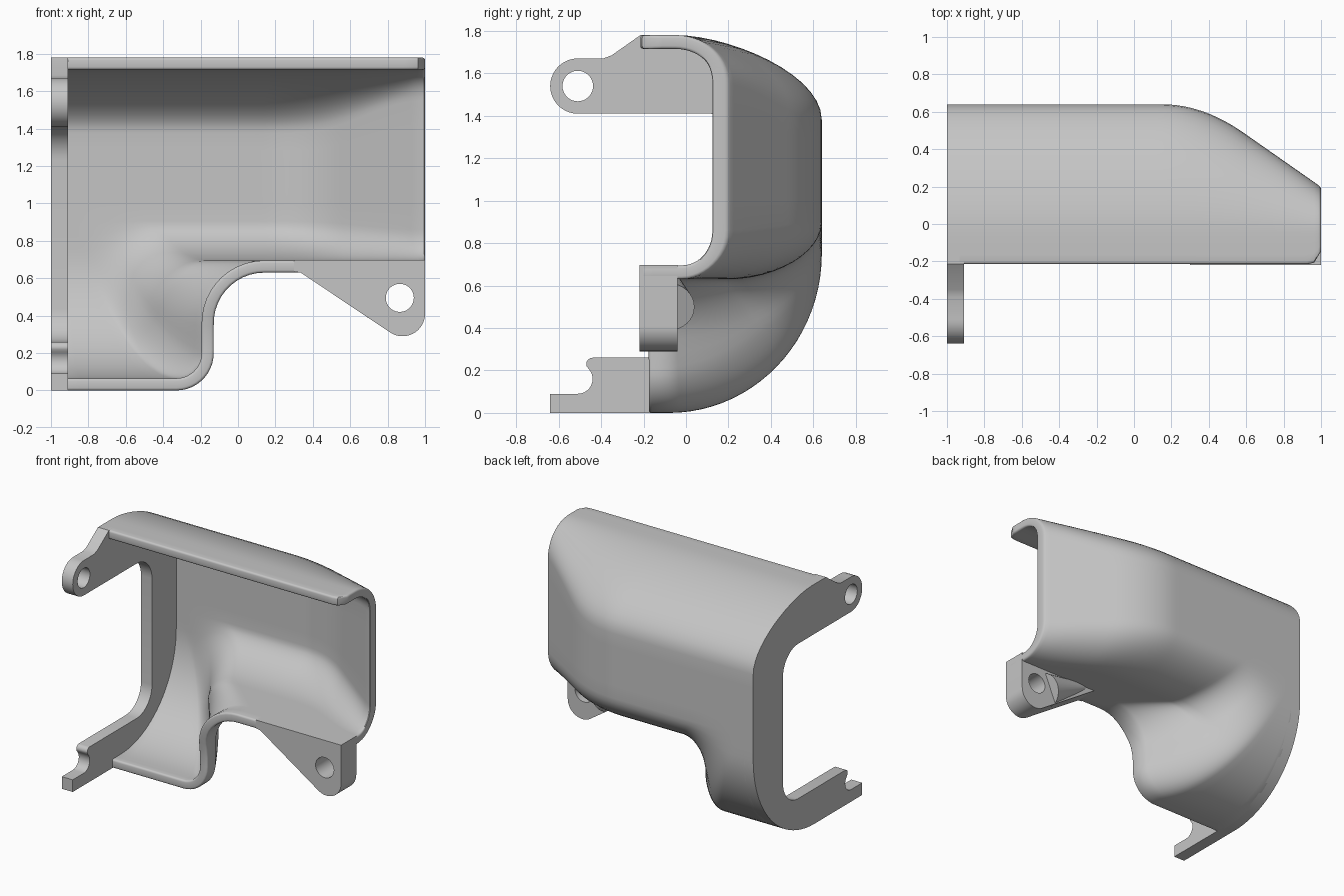
import bpy, bmesh, math
from mathutils import Matrix, Vector

if "Cube" in bpy.data.objects:
    bpy.data.objects.remove(bpy.data.objects["Cube"], do_unlink=True)

grey = bpy.data.materials.new("moulded_grey")
grey.use_nodes = True
colour = (0.56, 0.56, 0.56, 1)
grey.diffuse_color = colour
grey.node_tree.nodes["Principled BSDF"].inputs["Base Color"].default_value = colour

X0, TOP, SHELF = -0.94, 1.78, 0.63


def mix(a, b, f):
    return a + (b - a) * f


def smooth(f):
    f = min(max(f, 0), 1)
    return f * f * (3 - 2 * f)


def bezier(p, t):
    a, b, c, d = (Vector(q) for q in p)
    s = 1 - t
    return a * s**3 + b * 3 * s * s * t + c * 3 * s * t * t + d * t**3


def arc(cx, cy, r, a0, a1, n=10):
    return [(cx + r * math.cos(math.radians(mix(a0, a1, i / n))),
             cy + r * math.sin(math.radians(mix(a0, a1, i / n)))) for i in range(n + 1)]


def activate(ob):
    bpy.ops.object.select_all(action='DESELECT')
    ob.select_set(True)
    bpy.context.view_layer.objects.active = ob


def finish(ob):
    ob.data.materials.clear()
    ob.data.materials.append(grey)
    activate(ob)
    bpy.ops.object.shade_smooth_by_angle(angle=math.radians(35))


# --- Shell cross-section, as (y, z) points ---
def back_y(x):
    if x < 0.15:
        return 0.64
    if x < 0.6:
        return 0.64 - 0.8 * (x - 0.15) ** 2
    return 0.478 - 0.7 * (x - 0.6)


def taper(x):
    return smooth((0.64 - back_y(x)) / 0.45)


def upper(x):
    """Top lip, rounded top and back wall."""
    f, yb = taper(x), back_y(x)
    z1, y0 = mix(1.38, 1.55, f), -0.05
    front = -0.215
    if x > 0.93:
        front += 0.07 - math.sqrt(max(0, 0.07**2 - (x - 0.93) ** 2))
    pts = [Vector((mix(front, y0, i / 3), TOP)) for i in range(3)]
    curve = [(y0, TOP), (mix(0.2, 0.09, f), TOP), (yb, mix(1.6, 1.68, f)), (yb, z1)]
    pts += [bezier(curve, i / 14) for i in range(15)]
    z2 = mix(0.9, 0.86, f)
    pts += [Vector((yb, mix(z1, z2, i / 5))) for i in range(1, 5)]
    return pts


def pocket(t):
    """Deep quarter round that reaches the ground."""
    if t < 0.08:
        return Vector((0.64, mix(0.9, 0.75, t / 0.08)))
    a = (t - 0.08) / 0.92 * math.pi / 2
    return Vector((-0.08 + 0.72 * math.cos(a), 0.75 - 0.75 * math.sin(a)))


def shelf(x, t):
    """Shallow floor with a rounded back corner."""
    f, yb = taper(x), back_y(x)
    z2, y3 = mix(0.9, 0.86, f), mix(0.2, -0.02, f)
    if t < 0.5:
        return bezier([(yb, z2), (yb, mix(z2, SHELF, 0.55)),
                       (mix(y3, yb, 0.5), SHELF), (y3, SHELF)], t / 0.5)
    return Vector((mix(y3, -0.08, (t - 0.5) / 0.5), SHELF))


def step(s, t):
    """Transition from pocket to shelf: a filleted wall, softer toward the back."""
    if s < 0.45:
        a = s / 0.45 * math.pi / 2
        sx, sw = 0.426 * math.sin(a), 0.317 * (1 - math.cos(a))
    elif s < 0.55:
        sx, sw = 0.426, mix(0.317, 0.571, (s - 0.45) / 0.1)
    else:
        a = (s - 0.55) / 0.45 * math.pi / 2
        sx, sw = 1 - 0.574 * math.cos(a), 0.571 + 0.429 * math.sin(a)
    k = t ** 2
    return mix(s, sx, k), mix(smooth(s), sw, k)


NA, NB, NC, NT = 6, 24, 40, 24


def column_point(i, t):
    xa, xb = mix(-0.9, -0.33, t), mix(-0.48, 0.14, t)
    if i <= NA:
        return mix(X0, xa, i / NA), 0
    if i <= NA + NB:
        sx, w = step((i - NA) / NB, t)
        return mix(xa, xb, sx), w
    return mix(xb, 1, (i - NA - NB) / NC), 1


def column(i):
    x, _ = column_point(i, 0)
    pts = [(x, p.x, p.y) for p in upper(x)]
    for j in range(NT + 1):
        t = j / NT
        x, w = column_point(i, t)
        p = pocket(t).lerp(shelf(x, t), w)
        pts.append((x, p.x, p.y))
    # straight run to the front rim
    front = mix(-0.175, -0.215, smooth((w - 0.4) / 0.5))
    for f in (0.5, 1):
        pts.append((x, mix(p.x, front, f), p.y))
    return pts


bm = bmesh.new()
grid = [[bm.verts.new(p) for p in column(i)] for i in range(NA + NB + NC + 1)]
for a, b in zip(grid, grid[1:]):
    for j in range(len(a) - 1):
        bm.faces.new((a[j], b[j], b[j + 1], a[j + 1]))
mesh = bpy.data.meshes.new("shell")
bm.to_mesh(mesh)
bm.free()
shell = bpy.data.objects.new("shell", mesh)
bpy.context.collection.objects.link(shell)
sol = shell.modifiers.new("wall", 'SOLIDIFY')
sol.thickness, sol.offset = 0.065, -1
activate(shell)
bpy.ops.object.modifier_apply(modifier=sol.name)

# Square the inner wall off flush with the open end
verts, rows = shell.data.vertices, len(grid[0])
for j in range(1, rows + 1):
    p, q = verts[len(verts) - j].co, verts[len(verts) - j - rows].co
    if p.x - q.x > 0.002:
        p += (p - q) * ((1 - p.x) / (p.x - q.x))

rounding = shell.modifiers.new("edge_rounding", 'BEVEL')
rounding.width, rounding.segments = 0.014, 3
rounding.limit_method, rounding.angle_limit = 'ANGLE', math.radians(50)
rounding.use_clamp_overlap = False
bpy.ops.object.modifier_apply(modifier=rounding.name)
finish(shell)


# --- Flat plates cut from an outline with a round hole ---
def plate(name, outline, hole, depth, matrix):
    cu = bpy.data.curves.new(name, 'CURVE')
    cu.dimensions, cu.fill_mode, cu.extrude = '2D', 'BOTH', depth / 2
    for pts in (outline, hole):
        sp = cu.splines.new('POLY')
        sp.points.add(len(pts) - 1)
        for q, p in zip(sp.points, pts):
            q.co = (p[0], p[1], 0, 1)
        sp.use_cyclic_u = True
    ob = bpy.data.objects.new(name, cu)
    bpy.context.collection.objects.link(ob)
    ob.matrix_world = matrix
    activate(ob)
    bpy.ops.object.convert(target='MESH')
    ob = bpy.context.object
    bm = bmesh.new()
    bm.from_mesh(ob.data)
    bmesh.ops.remove_doubles(bm, verts=bm.verts, dist=0.0005)
    bmesh.ops.recalc_face_normals(bm, faces=bm.faces)
    bm.to_mesh(ob.data)
    bm.free()
    finish(ob)


# Side plate with pierced upper arm and notched foot
side = [tuple(p) for p in upper(X0)]
side += [tuple(pocket(j / NT)) for j in range(NT + 1)]
side += [(-0.64, 0), (-0.64, 0.09)]
side += arc(-0.51, 0.16, 0.07, -90, 40)
side += arc(-0.44, 0.23, 0.03, 200, 90, 5)
side += arc(0.11, 0.44, 0.18, -90, 0) + arc(0.11, 1.23, 0.18, 0, 90)
side += arc(-0.51, 1.54, 0.13, 270, 90, 20)
side += [(-0.39, 1.67), (-0.35, 1.685)]
to_yz = Matrix(((0, 0, 1, -0.955), (1, 0, 0, 0), (0, 1, 0, 0), (0, 0, 0, 1)))
plate("side_plate", side, arc(-0.51, 1.54, 0.072, 0, 350, 35), 0.09, to_yz)

# Triangular lug under the front of the floor
lug = [(0.3, 0.697), (0.3, 0.635), (0.335, 0.63)]
lug += arc(0.88, 0.41, 0.12, 235, 270, 5)[:-1] + arc(0.88, 0.41, 0.12, 270, 360) + [(1, 0.697)]
to_xz = Matrix(((1, 0, 0, 0), (0, 0, -1, -0.129), (0, 1, 0, 0), (0, 0, 0, 1)))
plate("mounting_lug", lug, arc(0.865, 0.495, 0.075, 0, 350, 35), 0.178, to_xz)

# Tapered rib behind the lug
start, end = Vector((0.74, -0.08, 0.5)), Vector((0.36, -0.07, 0.66))
bpy.ops.mesh.primitive_cone_add(vertices=32, radius1=0.12, radius2=0.02,
                                depth=(end - start).length, location=(start + end) / 2,
                                rotation=(end - start).to_track_quat('Z', 'Y').to_euler())
rib = bpy.context.object
rib.name = "lug_rib"
finish(rib)
